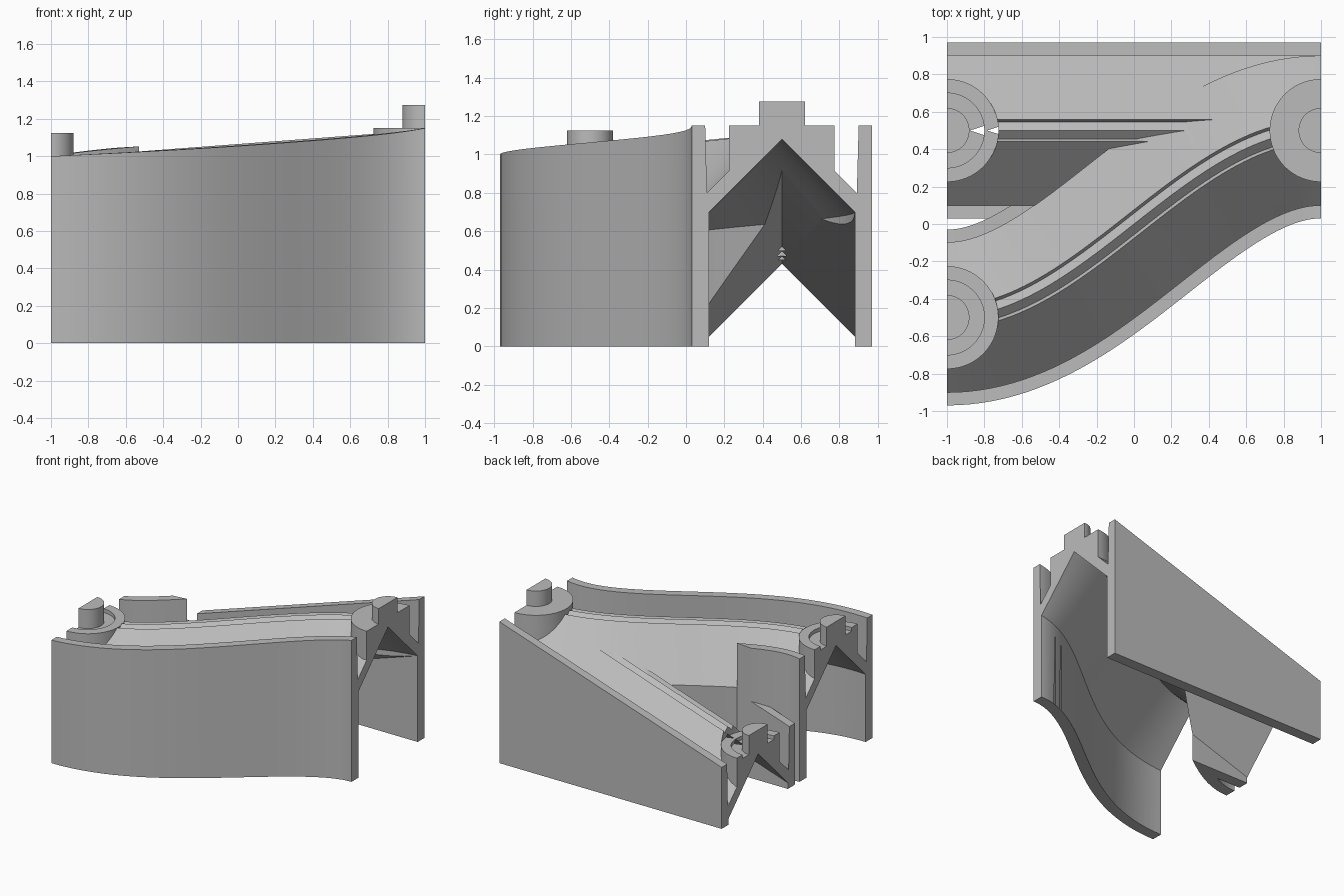
import bpy, bmesh, math

cube = bpy.data.objects.get("Cube")
if cube:
    bpy.data.objects.remove(cube, do_unlink=True)

grey = bpy.data.materials.new("plain grey")
grey.use_nodes = True
COLOUR = (0.5, 0.5, 0.5, 1)
grey.diffuse_color = COLOUR
grey.node_tree.nodes["Principled BSDF"].inputs["Base Color"].default_value = COLOUR


def make(name, bm):
    bmesh.ops.recalc_face_normals(bm, faces=bm.faces)
    mesh = bpy.data.meshes.new(name)
    bm.to_mesh(mesh)
    bm.free()
    mesh.materials.append(grey)
    obj = bpy.data.objects.new(name, mesh)
    bpy.context.collection.objects.link(obj)
    return obj


# Track paths: position, sideways direction and height drop at a given x
def straight(x):
    return x, 0.5, 0, 1, 0.325 * (1 - x)


def curved(x):
    t = max(-1, min(1, x)) * math.pi / 2
    slope = math.pi / 4 * math.cos(t)
    size = math.hypot(1, slope)
    return x, 0.5 * math.sin(t), -slope / size, 1 / size, 0.075 * (1 - x)


def sweep(name, profile, path, x0=-1, x1=1):
    """Sweep a side/height profile; points above ground follow the slope."""
    steps = 1 if path is straight else round((x1 - x0) / 0.04)
    bm = bmesh.new()
    rings = []
    for i in range(steps + 1):
        x, y, nx, ny, drop = path(x0 + (x1 - x0) * i / steps)
        rings.append([bm.verts.new((x + nx * u, y + ny * u, z - drop if z > 0 else z))
                      for u, z in profile])
    count = len(profile)
    for a, b in zip(rings, rings[1:]):
        for i in range(count):
            j = (i + 1) % count
            bm.faces.new((a[i], a[j], b[j], b[i]))
    bm.faces.new(rings[0])
    bm.faces.new(rings[-1])
    bmesh.ops.triangulate(bm, faces=bm.faces)
    return make(name, bm)


def half_round(name, end, y, radius, z0, z1, overshoot=0):
    """Half cylinder standing against the end face at x = end."""
    bm = bmesh.new()
    points = [(end + overshoot * end, y - radius), (end + overshoot * end, y + radius)]
    if not overshoot:
        points = []
    arc = [math.pi * i / 32 for i in range(33)]
    points = [(end - end * radius * math.sin(a), y + radius * math.cos(a)) for a in arc] + points
    face = bm.faces.new([bm.verts.new((px, py, z0)) for px, py in points])
    grown = bmesh.ops.extrude_face_region(bm, geom=[face])
    for v in grown["geom"]:
        if isinstance(v, bmesh.types.BMVert):
            v.co.z = z1
    return make(name, bm)


def combine(target, other, operation):
    mod = target.modifiers.new(operation, "BOOLEAN")
    mod.operation = operation
    mod.solver = "EXACT"
    mod.object = other
    bpy.context.view_layer.objects.active = target
    bpy.ops.object.modifier_apply(modifier=mod.name)
    bpy.data.objects.remove(other, do_unlink=True)


# Cross-sections
half_roof = [(0.4, 0), (0.4, 0.79), (0.06, 1.13), (0.045, 1.1)]
ROOF = half_roof + [(0, 1.14)] + [(-u, z) for u, z in reversed(half_roof)]
CAVITY = [(0.38, -0.1), (0.38, 0.7), (0, 1.08), (-0.38, 0.7), (-0.38, -0.1)]
CHANNEL = [(0.4, -0.1), (0.4, 2.5), (-0.4, 2.5), (-0.4, -0.1)]
LEFT_WALL = [(0.39, 0), (0.47, 0), (0.47, 1.15), (0.4, 1.15), (0.4, 0.785), (0.39, 0.775)]
RIGHT_WALL = [(-u, z) for u, z in LEFT_WALL]

# Roofs of both branches, joined
body = sweep("track_body", ROOF, curved)
combine(body, sweep("straight_roof", ROOF, straight), "UNION")

# Side walls; the inner ones stop where the other branch passes
inner_curved = sweep("inner_curved_wall", LEFT_WALL, curved)
combine(inner_curved, sweep("cutter", CHANNEL, straight, -1.08, 1.08), "DIFFERENCE")
inner_straight = sweep("inner_straight_wall", RIGHT_WALL, straight, -1, 0)
combine(inner_straight, sweep("cutter", CHANNEL, curved, -1.08, 1.08), "DIFFERENCE")
for wall in (inner_curved, inner_straight,
             sweep("front_wall", RIGHT_WALL, curved),
             sweep("back_wall", LEFT_WALL, straight)):
    combine(body, wall, "UNION")

# Round end pads: end x, centre y, top height
PADS = [(1, 0.5, 1.15), (-1, -0.5, 1.0), (-1, 0.5, 0.5)]
for end, y, top in PADS:
    combine(body, half_round("pad", end, y, 0.275, top - 0.33, top), "UNION")

# Hollow underside
for path in (curved, straight):
    combine(body, sweep("cutter", CAVITY, path, -1.08, 1.08), "DIFFERENCE")

# Clear the space above each pad and sink a ring into the low-end pads
for end, y, top in PADS:
    combine(body, half_round("cutter", end, y, 0.275, top, top + 0.3, 0.1), "DIFFERENCE")
    if end < 0:
        combine(body, half_round("cutter", end, y, 0.2, top - 0.03, top + 0.1, 0.1), "DIFFERENCE")

# Connector bosses
parts = [body]
for name, (end, y, top) in zip(("shared", "curved", "straight"), PADS):
    parts.append(half_round(name + "_end_boss", end, y, 0.12, top - 0.05, top + 0.125))

for obj in bpy.context.selected_objects:
    obj.select_set(False)
for obj in parts:
    obj.select_set(True)
    bpy.context.view_layer.objects.active = obj
    bpy.ops.object.shade_smooth_by_angle(angle=math.radians(25))
    obj.select_set(False)
